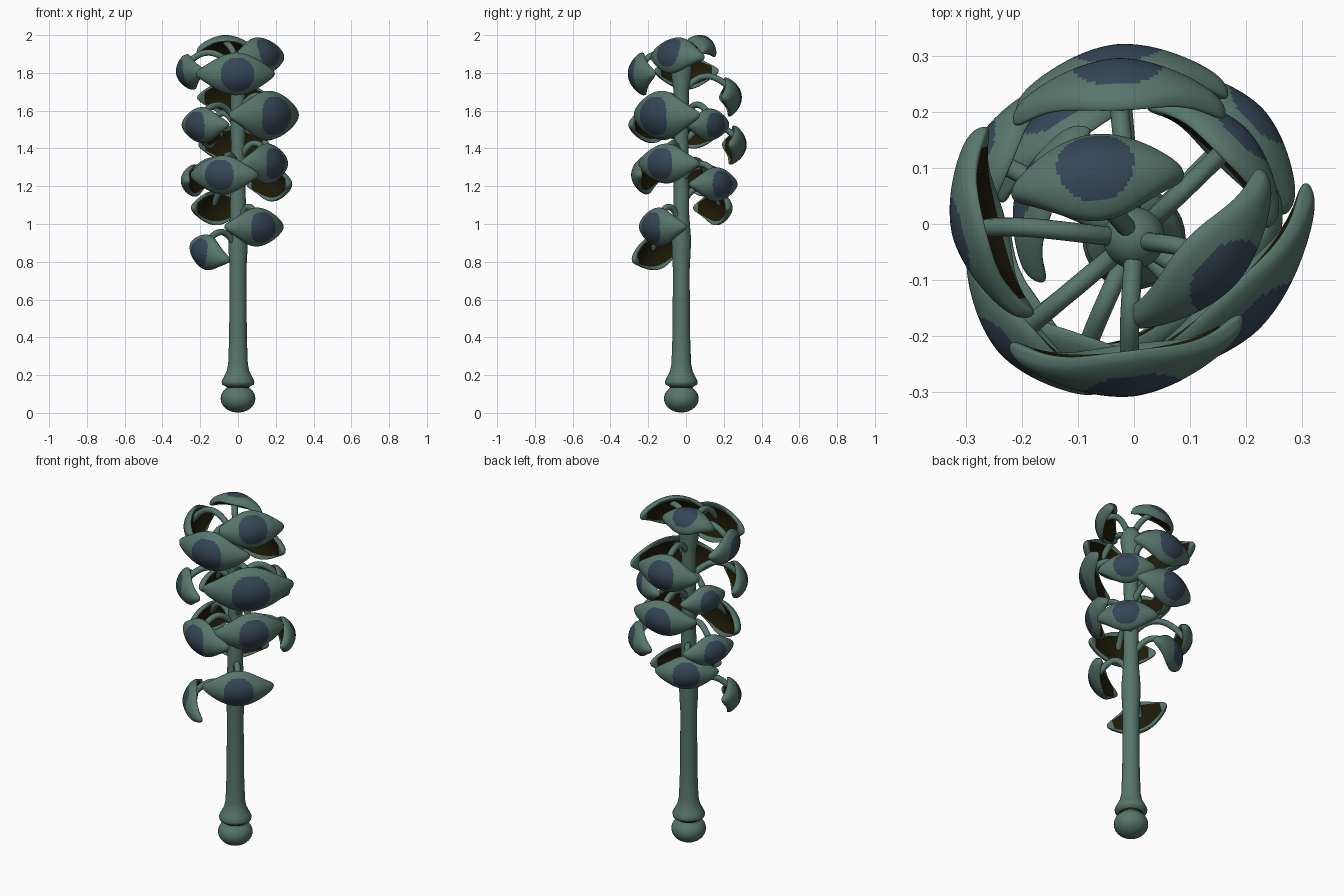
import bpy, bmesh, math
from math import sin, cos, pi, radians
from mathutils import Vector, Matrix

if "Cube" in bpy.data.objects:
    bpy.data.objects.remove(bpy.data.objects["Cube"])


def material(name, rgb):
    m = bpy.data.materials.new(name)
    m.diffuse_color = (*rgb, 1)
    m.use_nodes = True
    m.node_tree.nodes["Principled BSDF"].inputs["Base Color"].default_value = m.diffuse_color
    return m


GREEN = material("grey_green", (0.095, 0.18, 0.15))
BLUE = material("slate_blue", (0.036, 0.062, 0.095))
BROWN = material("dark_brown", (0.013, 0.011, 0.002))
AXIS = Vector((0, -0.025, 0))


def finish(bm, name, mats):
    bmesh.ops.recalc_face_normals(bm, faces=bm.faces)
    for f in bm.faces:
        f.smooth = True
    me = bpy.data.meshes.new(name)
    bm.to_mesh(me)
    bm.free()
    for m in mats:
        me.materials.append(m)
    ob = bpy.data.objects.new(name, me)
    bpy.context.collection.objects.link(ob)
    return ob


# Turned shaft with ball foot, collar and bulging top
def shaft():
    ball = [(0.092 * sin(a), 0.076 - 0.074 * cos(a))
            for a in [radians(d) for d in range(0, 141, 10)]]
    profile = ball + [(0.066, 0.141), (0.084, 0.15), (0.087, 0.165), (0.078, 0.185),
                      (0.06, 0.22), (0.052, 0.26), (0.047, 0.4), (0.044, 0.75),
                      (0.05, 0.86), (0.051, 0.93), (0.042, 1.05), (0.038, 1.4),
                      (0.04, 1.7), (0.055, 1.8), (0.055, 1.84), (0.035, 1.88), (0, 1.89)]
    bm = bmesh.new()
    pts = [bm.verts.new((r, AXIS.y, z)) for r, z in profile]
    edges = [bm.edges.new(p) for p in zip(pts, pts[1:])]
    bmesh.ops.spin(bm, geom=pts + edges, cent=AXIS, axis=(0, 0, 1), angle=2 * pi, steps=32)
    bmesh.ops.remove_doubles(bm, verts=bm.verts, dist=0.0005)
    for f in bm.faces:  # dark groove between ball and collar
        f.material_index = int(0.13 < f.calc_center_median().z < 0.144)
    finish(bm, "shaft", [GREEN, BROWN])


# Cupped, eye-shaped shell: blue spot outside, brown hollow inside
def shell(name, centre, frame, L, H):
    t, up, n = frame
    nu, nv = 60, 64
    bm = bmesh.new()
    rings, info = [], {}
    for i in range(nu + 1):
        p = i / nu
        u = 0.998 * (0.5 * (2 * p - 1) - 0.5 * cos(pi * p))
        tip = (1 - abs(u) ** 14) ** 0.5  # blunt rounded ends
        k = (0.2 + 0.8 * max(cos(pi * u / 2), 0) ** 1.25) * tip
        ring = []
        for j in range(nv):
            a = 2 * pi * j / nv
            v, s = cos(a), sin(a)
            d = math.copysign(abs(s) ** 0.6, s) * 0.024 * tip - 0.024
            d -= 0.42 * L * abs(u) ** 1.8 + 0.5 * H * (v * k) ** 2
            vert = bm.verts.new(centre + t * (u * L) + up * (v * k * H) + n * d)
            info[vert] = (u * L, v * k * H, v, u)
            ring.append(vert)
        rings.append(ring)
    for r0, r1 in zip(rings, rings[1:]):
        for j in range(nv):
            q = (j + 1) % nv
            f = bm.faces.new((r0[j], r0[q], r1[q], r1[j]))
            x, y, v, u = [sum(info[w][c] for w in f.verts) / 4 for c in range(4)]
            if j < nv // 2:
                f.material_index = int(math.hypot(x, y) < 0.8 * H)
            elif abs(v) < 0.78 and abs(u) < 0.78:
                f.material_index = 2
    bm.faces.new(rings[0])
    bm.faces.new(rings[-1])
    finish(bm, name, [GREEN, BLUE, BROWN])


# Arched stalk from the shaft to the inside of a shell
def stalk(name, start, bend1, bend2, end):
    cu = bpy.data.curves.new(name, 'CURVE')
    cu.dimensions = '3D'
    cu.bevel_depth = 0.017
    cu.bevel_resolution = 3
    cu.resolution_u = 14
    cu.use_fill_caps = True
    sp = cu.splines.new('BEZIER')
    sp.bezier_points.add(1)
    a, b = sp.bezier_points
    for point in (a, b):
        point.handle_left_type = point.handle_right_type = 'FREE'
    a.co, a.handle_right, a.handle_left = start, bend1, start
    b.co, b.handle_left, b.handle_right = end, bend2, end
    cu.materials.append(GREEN)
    bpy.context.collection.objects.link(bpy.data.objects.new(name, cu))


# x, y, z, facing angle, upward tilt, roll, half length
SHELLS = [
    (0.00, -0.307, 1.79, -83, -3, 0, 0.21),
    (0.175, -0.105, 1.92, -43, 22, 0, 0.185),
    (-0.322, -0.02, 1.79, 194, -12, 0, 0.175),
    (-0.07, 0.115, 1.99, 97, 60, 0, 0.155),
    (-0.03, 0.295, 1.68, 92, 6, 0, 0.19),
    (-0.03, 0.32, 1.41, 95, -6, 0, 0.19),
    (0.22, -0.19, 1.57, -47, -3, 0, 0.245),
    (-0.24, -0.23, 1.52, 222, -3, 0, 0.175),
    (0.20, 0.17, 1.52, 45, -5, 0, 0.155),
    (0.23, 0.205, 1.21, 43, 0, 0, 0.165),
    (-0.15, 0.215, 1.09, 122, 3, 0, 0.17),
    (-0.22, -0.20, 0.85, 215, 0, -15, 0.17),
    (0.145, -0.20, 0.98, -53, -3, 0, 0.19),
    (-0.105, -0.28, 1.26, 251, 0, 0, 0.19),
    (0.215, -0.15, 1.32, -37, 0, 0, 0.195),
    (-0.29, 0.13, 1.23, 157, 0, 0, 0.155),
    (-0.21, 0.06, 1.48, 163, 0, 0, 0.145),
]

shaft()
UP = Vector((0, 0, 1))
for i, (x, y, z, az, tilt, roll, L) in enumerate(SHELLS):
    az, tilt = radians(az), radians(tilt)
    out = Vector((cos(az), sin(az), 0))
    side = Vector((-sin(az), cos(az), 0))
    n = out * cos(tilt) + UP * sin(tilt)
    up = UP * cos(tilt) - out * sin(tilt)
    turn = Matrix.Rotation(radians(roll), 3, n)
    centre = Vector((x, y, z))
    shell(f"shell_{i + 1}", centre, (turn @ side, turn @ up, n), L, 0.5 * L + 0.008)
    base = Vector((0, AXIS.y, min(z + 0.0, 1.82)))
    end = centre - n * 0.04 + up * 0.02
    bend1 = base.lerp(end, 0.35)
    bend1.z = min(z + 0.16, 1.95)
    bend2 = end - n * 0.08 + UP * 0.1
    bend2.z = min(bend2.z, 1.95)
    stalk(f"stalk_{i + 1}", base, bend1, bend2, end)
